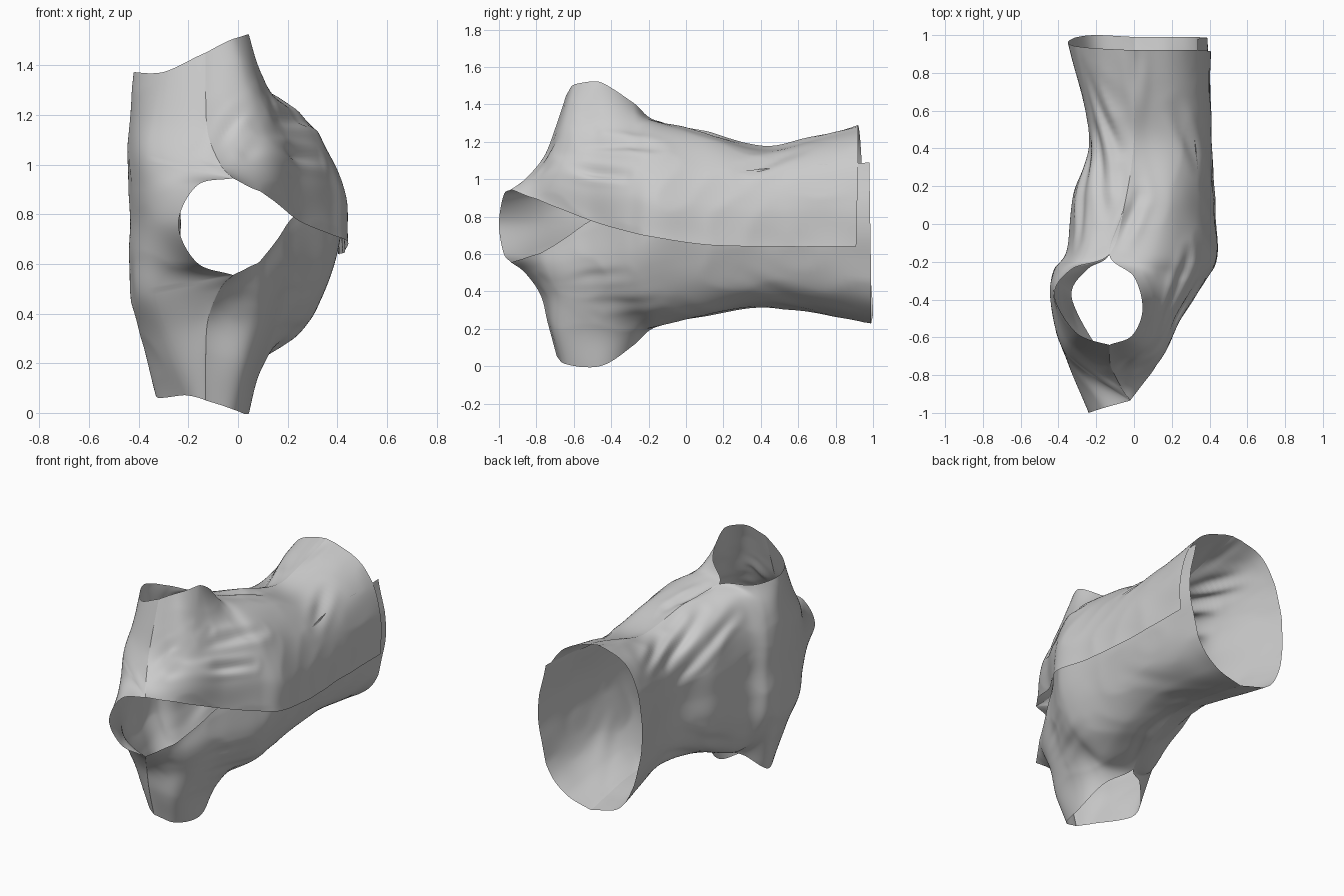
import bpy, bmesh, math
from mathutils import Vector, noise

if "Cube" in bpy.data.objects:
    bpy.data.objects.remove(bpy.data.objects["Cube"])

MID = 0.76      # height of the garment's mirror plane
SUB = 14        # subdivisions per control span

# upper front panel: rows from hem to shoulder, columns from side seam to wrap edge
FRONT = [
    [(.00, .92, 1.29), (.20, .92, 1.23), (.34, .92, 1.08), (.40, .915, .86), (.40, .91, .64)],
    [(.00, .45, 1.175), (.20, .45, 1.14), (.34, .45, 1.03), (.405, .45, .85), (.41, .45, .64)],
    [(-.05, .10, 1.25), (.18, .10, 1.22), (.33, .10, 1.07), (.41, .10, .87), (.43, .10, .65)],
    [(-.13, -.16, 1.31), (.12, -.16, 1.29), (.31, -.16, 1.14), (.425, -.16, .90), (.44, -.17, .69)],
    [(.00, -.28, 1.41), (.12, -.28, 1.29), (.28, -.29, 1.14), (.37, -.30, .93), (.37, -.31, .72)],
    [(.045, -.45, 1.515), (.10, -.46, 1.34), (.19, -.48, 1.14), (.25, -.50, .95), (.24, -.50, .775)],
    [(-.01, -.59, 1.51), (.04, -.64, 1.32), (.09, -.67, 1.15), (.13, -.72, 1.0), (.13, -.73, .865)],
    [(-.13, -.64, 1.45), (-.13, -.70, 1.27), (-.12, -.76, 1.12), (-.07, -.86, 1.0), (-.02, -.935, .945)],
]
# upper half of the back: columns from side seam to the centre back
BACK = [
    [(.00, .92, 1.29), (-.20, .93, 1.23), (-.30, .94, 1.08), (-.34, .95, .92), (-.35, .96, MID)],
    [(.00, .45, 1.175), (-.14, .45, 1.13), (-.21, .45, 1.02), (-.235, .45, .90), (-.23, .45, MID)],
    [(-.05, .10, 1.25), (-.20, .12, 1.18), (-.29, .14, 1.04), (-.32, .15, .90), (-.32, .15, MID)],
    [(-.13, -.16, 1.31), (-.27, -.15, 1.26), (-.34, -.14, 1.07), (-.355, -.14, .90), (-.35, -.14, MID)],
    [(-.33, -.24, 1.33), (-.39, -.25, 1.22), (-.42, -.25, 1.05), (-.425, -.25, .90), (-.42, -.25, MID)],
    [(-.42, -.38, 1.37), (-.43, -.38, 1.22), (-.44, -.40, 1.05), (-.435, -.40, .90), (-.43, -.40, MID)],
    [(-.30, -.58, 1.37), (-.34, -.62, 1.18), (-.36, -.68, 1.03), (-.37, -.68, .90), (-.37, -.68, MID)],
    [(-.13, -.64, 1.45), (-.12, -.76, 1.12), (-.02, -.935, .945), (-.165, -.975, .915), (-.24, -1.0, MID)],
]
# cloth creases: start, end, depth, width
CREASES = [
    ((.00, .90, 1.28), (.03, .15, 1.24), .022, .030),
    ((.03, .15, 1.24), (-.08, -.10, 1.30), .020, .030),
    ((-.26, .75, 1.14), (-.08, .38, 1.16), .025, .030),
    ((-.20, .50, 1.05), (-.15, .05, 1.21), .025, .030),
    ((-.22, .42, .92), (-.28, -.10, 1.18), .022, .030),
    ((.20, .62, 1.14), (.34, .30, 1.03), .014, .035),
    ((-.12, -.82, 1.02), (.05, -.58, 1.27), .030, .025),
    ((-.08, -.84, 1.00), (.12, -.48, 1.24), .025, .022),
    ((.02, -.76, 1.05), (.33, -.32, 1.02), .024, .025),
    ((.12, -.55, 1.18), (.30, -.15, 1.17), .018, .030),
]
# inner panel overlap beneath the wrap (x, mirrored z) for the first rows
OVERLAP = [(.36, .43), (.345, .46), (.385, .52), (.425, .60)]


def spline(pts, t):
    """Catmull-Rom point through pts, t in 0..len-1."""
    i = min(int(t), len(pts) - 2)
    f = t - i
    b, c = pts[i], pts[i + 1]
    a = pts[i - 1] if i else b * 2 - c
    d = pts[i + 2] if i + 2 < len(pts) else c * 2 - b
    return 0.5 * (b * 2 + (c - a) * f + (a * 2 - b * 5 + c * 4 - d) * f * f
                  + (b * 3 - a - c * 3 + d) * f ** 3)


def wrinkle(p, lower, fade):
    """Radial push from creases and stretched noise."""
    h = 0.0
    for a, b, depth, width in CREASES:
        a, b = Vector(a), Vector(b)
        ab = b - a
        k = max(0, min(1, (p - a).dot(ab) / ab.length_squared))
        d = (p - a - ab * k).length
        taper = 0.25 + 0.75 * math.sin(math.pi * k)
        h += depth * taper * (0.5 * math.exp(-((d - 2 * width) / width) ** 2)
                              - math.exp(-(d / width) ** 2))
    h *= 0.3 if lower else 0.9
    s = Vector((p.x * 4 + p.y * 2, p.y * 2.6 - p.z * 2, p.z * 4 + p.y * 2 + 3 * lower))
    h += 0.006 * (0.5 - 2 * abs(noise.noise(s)))
    r = Vector((p.x + 0.02, 0, p.z - MID))
    centre = min(1, abs(p.z - MID) / 0.2) if p.x < 0 else 1
    return p + r.normalized() * h * centre * fade


def adjusted(grid, lower):
    """Control rows as vectors; the lower side differs slightly."""
    rows = [[Vector(p) for p in r] for r in grid]
    if not lower:
        return rows
    front = grid is FRONT
    for i, r in enumerate(rows):
        for p in r:
            side = max(0, min(1, (p.z - 1.0) / 0.35))
            if i == 0:                             # hem hangs longer here
                p.y += 0.07 if front else 0.07 * min(1, (p.z - MID) / 0.45)
            if i == 1:
                p.z += 0.06 * side
            if not front and 4 <= i <= 6:          # narrower lower armhole
                p.x += 0.09 * side
                p.z += 0.08 * side * (i > 4)
            if i >= 6:                             # fuller lower shoulder
                p.y -= 0.05 * side
            if i == 7 and p.z > .94:
                p.z += 0.02
    if front:                                      # neck edge and overlap
        for i, dz in ((4, -.05), (5, -.04), (6, .025)):
            rows[i][4].z += dz
        for i, (x, z) in enumerate(OVERLAP):
            rows[i][4].x, rows[i][4].z = x, z
            rows[i][3].x += 0.01
            rows[i][3].z -= 0.11 - 0.015 * i
    return rows


def panel(bm, grid, lower=False, under=False, flip=False):
    """Loft a control grid into bm; lower mirrors it to the other side."""
    rows = adjusted(grid, lower)
    front = grid is FRONT
    shoulder = adjusted(FRONT, lower)[7]
    nu, nv = (len(rows[0]) - 1) * SUB, (len(rows) - 1) * SUB
    verts = []
    for j in range(nv + 1):
        t = j / SUB
        line = [spline([r[c] for r in rows], t) for c in range(len(rows[0]))]
        if not front:                              # stay smooth over the centre back
            m = line[-2].copy()
            m.z = 2 * MID - m.z
            line.append(m)
        blend = max(0, t - 6) ** 1.5
        out = []
        for i in range(nu + 1):
            u = i / SUB
            p = spline(line, u)
            if not front and blend:                # corner where shoulder meets neck
                q = spline(line[2:], u - 2) if u > 2 else spline(shoulder, u * 2)
                p = p.lerp(q, blend)
            p = wrinkle(p, lower, min(1, (7 - t) * 2))
            if under:
                p.x -= 0.022 * min(1, 1.6 * i / nu) * min(1, (7 - t))
            if lower:
                p.z = 2 * MID - p.z
            out.append(bm.verts.new(p))
        verts.append(out)
    for j in range(nv):
        for i in range(nu):
            q = [verts[j][i], verts[j][i + 1], verts[j + 1][i + 1], verts[j + 1][i]]
            bm.faces.new(q[::-1] if flip else q)


def finish(name, bm):
    bmesh.ops.remove_doubles(bm, verts=bm.verts, dist=0.0005)
    me = bpy.data.meshes.new(name)
    bm.to_mesh(me)
    bm.free()
    me.shade_smooth()
    ob = bpy.data.objects.new(name, me)
    bpy.context.collection.objects.link(ob)
    return ob


# outer wrap panel
bm = bmesh.new()
panel(bm, FRONT, flip=True)
finish("outer_wrap_panel", bm)

# inner panel tucked under the wrap
bm = bmesh.new()
panel(bm, FRONT, lower=True, under=True)
finish("inner_wrap_panel", bm)

# back, both halves welded at the centre
bm = bmesh.new()
panel(bm, BACK)
panel(bm, BACK, lower=True, flip=True)
finish("back_panel", bm)
